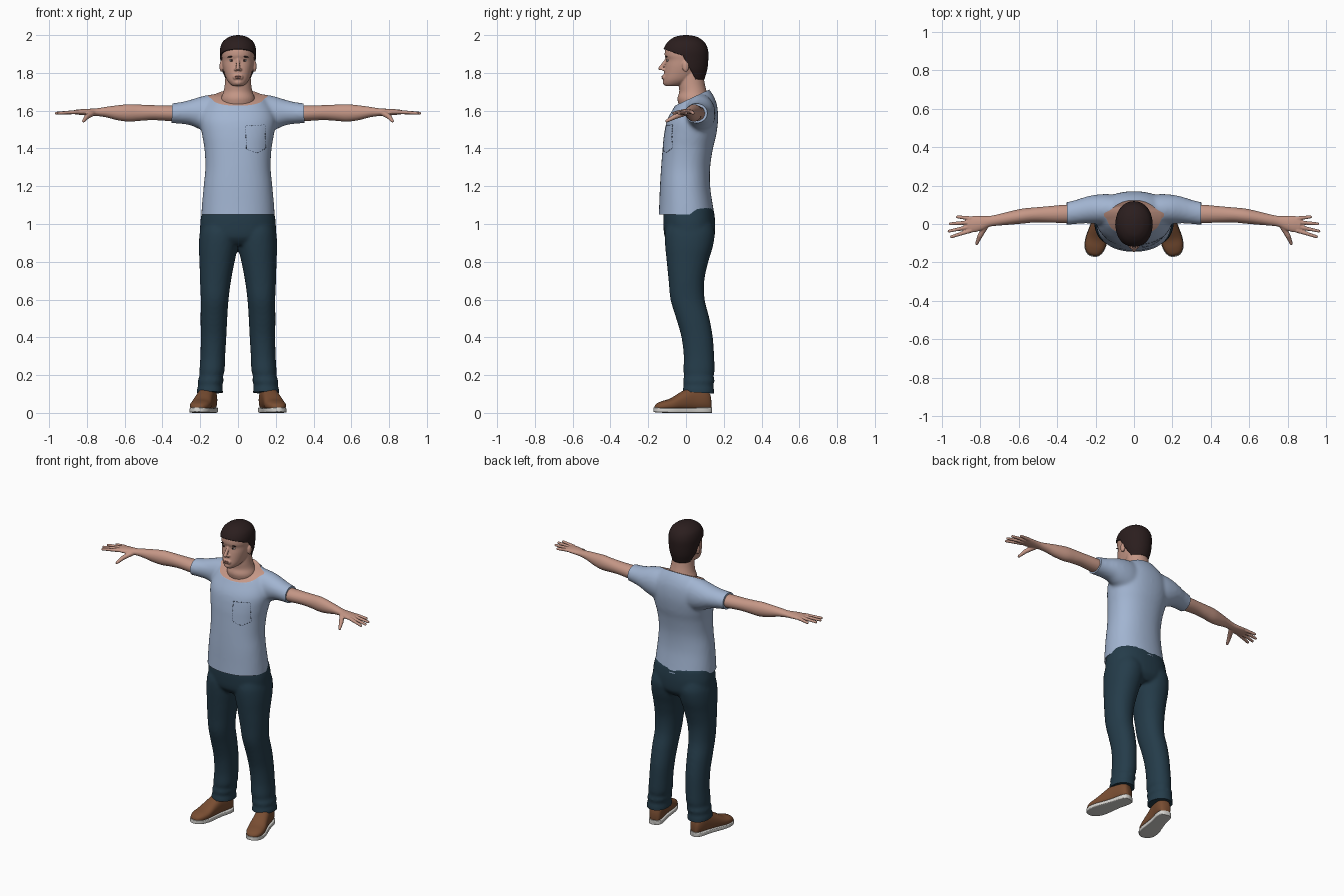
import bpy, bmesh, math
from mathutils import Vector, Matrix
from mathutils.bvhtree import BVHTree

cube = bpy.data.objects.get("Cube")
if cube:
    bpy.data.objects.remove(cube, do_unlink=True)


def material(name, rgb):
    m = bpy.data.materials.new(name)
    m.use_nodes = True
    m.diffuse_color = (*rgb, 1)
    m.node_tree.nodes["Principled BSDF"].inputs["Base Color"].default_value = (*rgb, 1)
    return m


SKIN = material("skin", (0.56, 0.31, 0.24))
SHIRT = material("shirt blue", (0.36, 0.46, 0.64))
DENIM = material("dark denim", (0.018, 0.045, 0.068))
HAIR = material("dark brown hair", (0.024, 0.013, 0.013))
LEATHER = material("brown leather", (0.19, 0.075, 0.032))
SOLE = material("off white sole", (0.66, 0.65, 0.62))
LIPS = material("lips", (0.42, 0.19, 0.15))
EYE = material("eye white", (0.6, 0.55, 0.52))
STITCH = material("dark stitch", (0.07, 0.1, 0.16))


def smooth_rows(rows, steps=5):
    """Catmull-Rom interpolation between cross-sections."""
    out = []
    for i in range(len(rows) - 1):
        p = [rows[max(0, min(len(rows) - 1, i + k))] for k in (-1, 0, 1, 2)]
        for j in range(steps):
            t = j / steps
            out.append([0.5 * (2 * b + (c - a) * t + (2 * a - 5 * b + 4 * c - d) * t * t
                               + (3 * b - a - 3 * c + d) * t ** 3) for a, b, c, d in zip(*p)])
    return out + [list(rows[-1])]


def loft(bm, rows, axis="z", side=1, power=2.0, n=40):
    """Rows are (position on axis, a min, a max, b min, b max)."""
    rings = []
    for t, a0, a1, b0, b1 in smooth_rows(rows):
        ring = []
        for k in range(n):
            w = 2 * math.pi * k / n
            c, s = math.cos(w), math.sin(w)
            a = (a0 + a1) / 2 + (a1 - a0) / 2 * math.copysign(abs(c) ** (2 / power), c)
            b = (b0 + b1) / 2 + (b1 - b0) / 2 * math.copysign(abs(s) ** (2 / power), s)
            x, y, z = {"x": (t, a, b), "y": (a, t, b), "z": (a, b, t)}[axis]
            ring.append(bm.verts.new((x * side, y, z)))
        rings.append(ring)
    faces = [bm.faces.new(rings[0]), bm.faces.new(rings[-1])]
    for r, q in zip(rings, rings[1:]):
        faces += [bm.faces.new((r[k], r[(k + 1) % n], q[(k + 1) % n], q[k])) for k in range(n)]
    bmesh.ops.recalc_face_normals(bm, faces=faces)


def sym(rows):
    return [(t, -h, h, b0, b1) for t, h, b0, b1 in rows]


def ball(bm, loc, size, turn=0):
    m = Matrix.Translation(loc) @ Matrix.Rotation(turn, 4, "Y") @ Matrix.Diagonal((*size, 1))
    bmesh.ops.create_icosphere(bm, subdivisions=3, radius=1, matrix=m)


def chain(bm, a, b, r0, r1, side=1, steps=12):
    for i in range(steps + 1):
        t = i / steps
        p = Vector(a).lerp(Vector(b), t)
        r = r0 + (r1 - r0) * t
        ball(bm, (p.x * side, p.y, p.z), (r, r, r))


def make(name, bm, mats, voxel=0, smoothing=0):
    """Turn a bmesh into an object, optionally fused into one skin."""
    me = bpy.data.meshes.new(name)
    bm.to_mesh(me)
    bm.free()
    ob = bpy.data.objects.new(name, me)
    bpy.context.collection.objects.link(ob)
    if voxel:
        rm = ob.modifiers.new("fuse", "REMESH")
        rm.mode, rm.voxel_size = "VOXEL", voxel
        sm = ob.modifiers.new("relax", "SMOOTH")
        sm.factor, sm.iterations = 0.5, smoothing
        bpy.context.view_layer.update()
        ev = ob.evaluated_get(bpy.context.evaluated_depsgraph_get())
        fused = bpy.data.meshes.new_from_object(ev)
        ob.modifiers.clear()
        ob.data = fused
        bpy.data.meshes.remove(me)
        fused.name = name
    ob.data.materials.clear()
    for m in mats:
        ob.data.materials.append(m)
    return ob


def cut(ob, co, no, fill=0, clear=True):
    bm = bmesh.new()
    bm.from_mesh(ob.data)
    res = bmesh.ops.bisect_plane(bm, geom=bm.verts[:] + bm.edges[:] + bm.faces[:], dist=1e-5,
                                 plane_co=co, plane_no=no, clear_outer=clear)
    if clear:
        edges = [e for e in res["geom_cut"] if isinstance(e, bmesh.types.BMEdge)]
        for f in bmesh.ops.holes_fill(bm, edges=edges, sides=0)["faces"]:
            f.material_index = fill
    bm.to_mesh(ob.data)
    bm.free()


def shade(ob):
    bpy.ops.object.select_all(action="DESELECT")
    ob.select_set(True)
    bpy.context.view_layer.objects.active = ob
    bpy.ops.object.shade_smooth_by_angle(angle=math.radians(42))


def surface(ob):
    """Returns a lookup of the front surface point at (x, z)."""
    bm = bmesh.new()
    bm.from_mesh(ob.data)
    tree = BVHTree.FromBMesh(bm)
    bm.free()
    return lambda x, z: tree.ray_cast(Vector((x, -1, z)), Vector((0, 1, 0)))[0]


# T-shirt: torso and sleeves fused, then trimmed at hem, cuffs and neckline
bm = bmesh.new()
loft(bm, sym([(1.0, .198, -.147, .16), (1.1, .191, -.142, .142), (1.2, .182, -.138, .128),
              (1.3, .173, -.132, .128), (1.4, .178, -.124, .143), (1.47, .19, -.117, .16),
              (1.55, .2, -.1, .17), (1.62, .18, -.062, .166), (1.67, .14, -.032, .15),
              (1.71, .09, 0, .125), (1.74, .05, .02, .1)]), power=2.2)
for s in (1, -1):
    loft(bm, [(.08, 0, .15, 1.47, 1.69), (.14, -.005, .156, 1.48, 1.686), (.2, 0, .152, 1.5, 1.674),
              (.25, .003, .142, 1.522, 1.658), (.3, 0, .126, 1.53, 1.646),
              (.36, -.006, .112, 1.534, 1.638), (.4, -.006, .11, 1.535, 1.636)], "x", s)
shirt = make("t_shirt", bm, [SHIRT, SKIN], .01, 8)
cut(shirt, (0, 0, 1.05), (0, 0, -1))
for s in (1, -1):
    cut(shirt, (s * .35, 0, 1.58), (s, 0, .04))
cut(shirt, (0, -.05, 1.63), (0, -.47, 1), fill=1)
shade(shirt)

# Dashed stitching of the chest pocket
front = surface(shirt)
bm = bmesh.new()
outline = [Vector(p) for p in ((.04, 1.52), (.143, 1.525), (.147, 1.4), (.1, 1.375), (.045, 1.395))]
for a, b in zip(outline, outline[1:] + outline[:1]):
    count = max(3, round((b - a).length / .014))
    for i in range(count):
        p = a.lerp(b, (i + .5) / count)
        q = a.lerp(b, (i + .6) / count)
        p, q = front(*p), front(*q)
        m = Matrix.Translation(p) @ (q - p).to_track_quat("X", "Y").to_matrix().to_4x4()
        bmesh.ops.create_cube(bm, size=1, matrix=m @ Matrix.Diagonal((.009, .003, .003, 1)))
make("pocket_stitching", bm, [STITCH])

# Trousers: pelvis and two legs fused, cuffs trimmed
bm = bmesh.new()
loft(bm, sym([(.89, .1, -.08, .12), (.93, .19, -.112, .15), (1.0, .2, -.12, .155),
              (1.06, .192, -.12, .149), (1.09, .185, -.115, .142)]), power=2.3)
for s in (1, -1):
    loft(bm, [(.06, .082, .215, -.016, .146), (.12, .08, .218, -.018, .149),
              (.145, .084, .211, -.012, .144), (.17, .076, .213, -.016, .151),
              (.195, .079, .204, -.01, .146), (.225, .071, .204, -.014, .151),
              (.3, .068, .199, -.012, .149), (.4, .062, .197, -.024, .142),
              (.5, .057, .198, -.052, .124), (.6, .05, .197, -.082, .099),
              (.7, .037, .201, -.092, .097), (.8, .018, .204, -.102, .118),
              (.88, 0, .207, -.11, .142), (.95, -.01, .203, -.112, .152),
              (1.0, 0, .19, -.1, .14)], side=s, power=2.15)
trousers = make("trousers", bm, [DENIM], .01, 4)
cut(trousers, (0, .06, .108), (0, -.06, -1))
shade(trousers)

# Shoes: leather upper on a pale sole, toes turned out
for s, label in ((1, "left"), (-1, "right")):
    turn = Matrix.Translation((s * .155, .08, 0)) @ Matrix.Rotation(s * math.radians(14), 4, "Z") \
        @ Matrix.Translation((0, -.08, 0))
    upper, sole = bmesh.new(), bmesh.new()
    loft(upper, sym([(.132, .018, .015, .075), (.122, .034, .01, .11), (.09, .043, .01, .135),
                     (.03, .045, .01, .14), (-.03, .05, .01, .11), (-.085, .055, .01, .077),
                     (-.13, .05, .01, .063), (-.16, .034, .012, .05), (-.172, .014, .015, .036)]),
         "y", power=2.4)
    loft(sole, sym([(.136, .016, 0, .029), (.125, .036, 0, .03), (.09, .046, 0, .029),
                    (.03, .046, 0, .027), (-.03, .052, 0, .026), (-.085, .058, 0, .026),
                    (-.135, .052, .001, .026), (-.165, .034, .003, .028), (-.177, .014, .006, .028)]),
         "y", power=7)
    for part, b, mat in (("upper", upper, LEATHER), ("sole", sole, SOLE)):
        b.transform(turn)
        shade(make(f"{label}_shoe_{part}", b, [mat]))

# Arms with open hands
for s, label in ((1, "left"), (-1, "right")):
    bm = bmesh.new()
    loft(bm, [(.3, .01, .1, 1.545, 1.625), (.36, .005, .1, 1.545, 1.628), (.45, .008, .092, 1.55, 1.629),
              (.52, .008, .086, 1.546, 1.632), (.58, .002, .08, 1.542, 1.634),
              (.64, -.003, .067, 1.55, 1.628), (.7, -.008, .052, 1.565, 1.62),
              (.75, -.014, .042, 1.572, 1.612), (.79, -.032, .041, 1.574, 1.61),
              (.83, -.043, .042, 1.577, 1.608), (.865, -.042, .038, 1.581, 1.604)], "x", s)
    for base, tip, length in ((-.035, -.066, .948), (-.013, -.037, .961), (.009, .001, .955),
                              (.029, .037, .917)):
        chain(bm, (.85, base, 1.593), (length, tip, 1.587), .0115, .0085, s)
    chain(bm, (.77, -.008, 1.587), (.8, -.06, 1.568), .016, .0135, s)
    chain(bm, (.8, -.06, 1.568), (.818, -.102, 1.545), .0135, .0085, s)
    shade(make(f"{label}_arm", bm, [SKIN], .004, 3))

# Head, ears, nose and neck
bm = bmesh.new()
loft(bm, sym([(1.73, .026, -.108, -.05), (1.742, .043, -.118, 0), (1.765, .06, -.12, .04),
              (1.8, .073, -.116, .075), (1.835, .081, -.111, .09), (1.868, .085, -.106, .1),
              (1.895, .087, -.113, .104), (1.93, .084, -.107, .1), (1.965, .063, -.078, .075),
              (1.982, .025, -.03, .03)]), power=2.15)
loft(bm, sym([(1.6, .085, -.03, .12), (1.66, .09, -.045, .12), (1.7, .077, -.036, .11),
              (1.74, .07, -.038, .1), (1.8, .066, -.035, .09)]))
chain(bm, (0, -.102, 1.872), (0, -.135, 1.824), .008, .0115)
chain(bm, (-.014, -.114, 1.777), (.014, -.114, 1.777), .014, .014)
ball(bm, (0, -.104, 1.75), (.024, .02, .018))
for s in (1, -1):
    ball(bm, (s * .012, -.119, 1.818), (.009, .011, .008))
    ball(bm, (s * .088, -.002, 1.835), (.01, .018, .031))
head = make("head_and_neck", bm, [SKIN], .004, 4)
shade(head)

# Short hair: a cap cut along the forehead, behind the ears and at the nape
bm = bmesh.new()
loft(bm, sym([(1.74, .062, -.05, .09), (1.78, .076, -.09, .102), (1.82, .088, -.11, .113),
              (1.87, .094, -.116, .118), (1.92, .096, -.12, .117), (1.96, .084, -.1, .1),
              (1.986, .055, -.068, .068), (1.997, .025, -.034, .034), (2.0, .004, -.005, .005)]),
     power=2.1)
hair = make("hair", bm, [HAIR])
for co, no in (((0, -.115, 1.925), (0, .35, 1)), ((0, 0, 1.86), (0, 1, .55)), ((0, 0, 1.765), (0, 0, 1))):
    cut(hair, co, no, clear=False)
bm = bmesh.new()
bm.from_mesh(hair.data)
bare = []
for f in bm.faces:
    c = f.calc_center_median()
    above_forehead = c.z > 1.925 - .35 * (c.y + .115)
    behind_ear = c.y > .55 * (1.86 - c.z) and c.z > 1.765
    if not (above_forehead or behind_ear):
        bare.append(f)
bmesh.ops.delete(bm, geom=bare, context="FACES")
bm.to_mesh(hair.data)
bm.free()
thick = hair.modifiers.new("thickness", "SOLIDIFY")
thick.thickness, thick.offset = .012, -1
shade(hair)

# Facial details set on the surface of the face
face = surface(head)


def features(name, mat, items, mirror=True):
    bm = bmesh.new()
    for x, z, size, depth, turn in items:
        for s in ((1, -1) if mirror else (1,)):
            p = face(s * x, z) + Vector((0, depth, 0))
            ball(bm, p, size, s * turn)
    shade(make(name, bm, [mat]))


features("eyes", EYE, [(.034, 1.866, (.014, .006, .006), .003, 0)])
features("irises", HAIR, [(.034, 1.866, (.006, .004, .006), -.001, 0)])
features("eyebrows", HAIR, [(.036, 1.886, (.02, .004, .0035), .001, .12)])
features("lips", LIPS, [(0, 1.782, (.021, .004, .004), .001, 0),
                        (0, 1.773, (.018, .004, .0045), .001, 0)], mirror=False)
